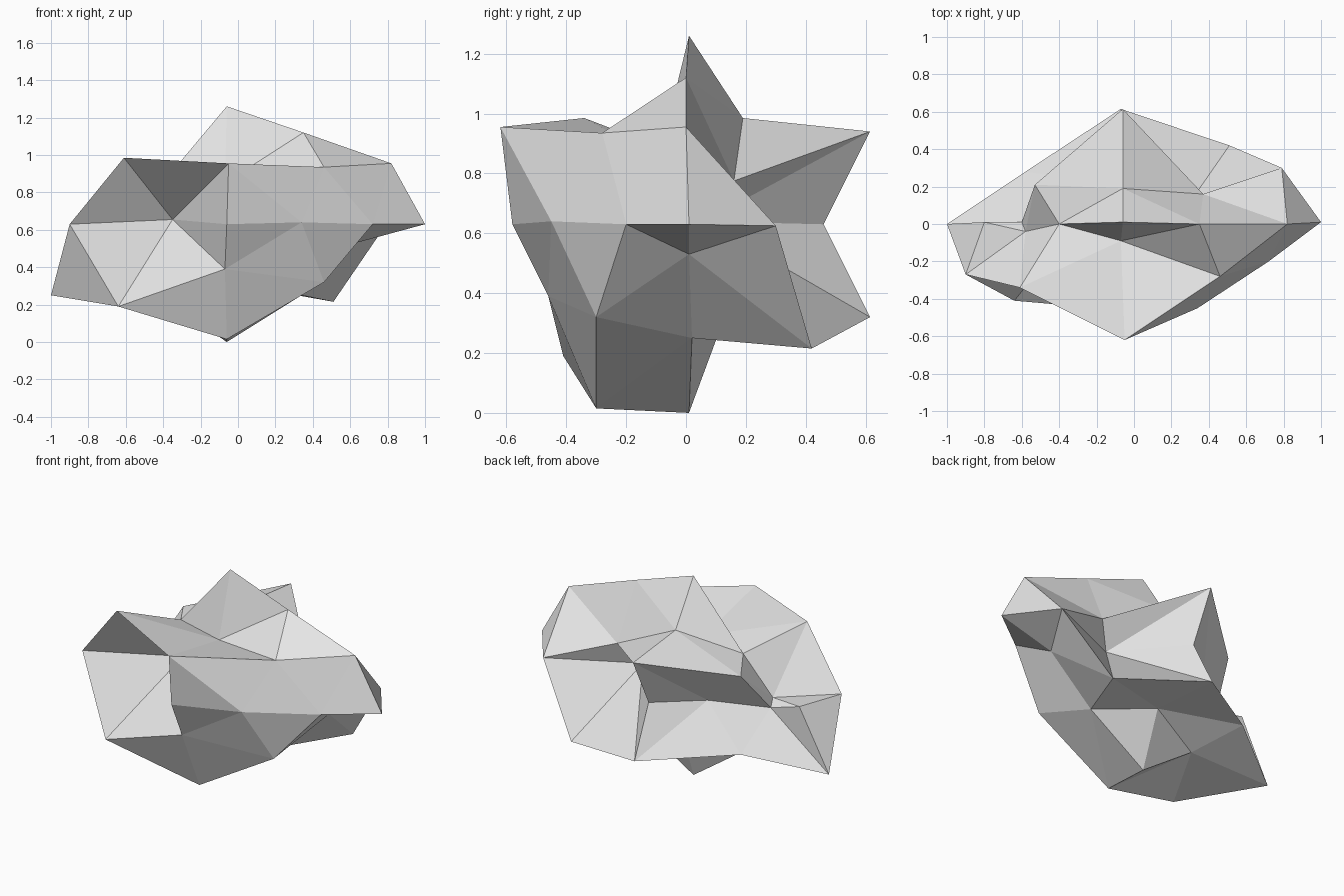
import bpy
import bmesh

# Remove the default object
default_cube = bpy.data.objects.get("Cube")
if default_cube:
    bpy.data.objects.remove(default_cube, do_unlink=True)


def flat_material(name, color):
    material = bpy.data.materials.new(name)
    material.use_nodes = True
    material.diffuse_color = color
    for node in material.node_tree.nodes:
        if node.type == "BSDF_PRINCIPLED":
            node.inputs["Base Color"].default_value = color
            node.inputs["Roughness"].default_value = 0.8
    return material


# Rings run anticlockwise from +x; each has four more corners than the last
crown_tip = [(-.06, .01, 1.26)]
crown_ring = [(.35, 0, 1.12), (-.06, .19, .985), (-.4, 0, .855), (-.07, -.09, .85)]
shoulder_ring = [
    (.82, 0, .955), (.37, .16, .775), (-.06, .615, .94), (-.53, .21, .825),
    (-.58, -.04, .61), (-.61, -.34, .985), (-.05, -.62, .955), (.46, -.28, .935),
]
waist_ring = [
    (1, .01, .63), (.79, .3, .625), (.26, .06, .64),
    (-.06, .46, .63), (-.32, .24, .63), (-.6, .01, .57),
    (-.8, .01, .63), (-.9, -.27, .63), (-.35, -.05, .655),
    (-.06, -.58, .63), (.34, -.45, .64), (.72, -.2, .63),
]
belly_ring = [
    (.63, .01, .53), (.51, .42, .215), (-.07, .615, .32), (-.58, .28, .37),
    (-1, 0, .25), (-.64, -.41, .19), (-.07, -.46, .39), (.46, -.3, .32),
]
foot_ring = [(.34, .02, .25), (-.06, .14, .35), (-.42, .01, .25), (-.06, -.3, .015)]
foot_tip = [(-.06, .01, 0)]


def bridge(bm, inner, outer, flip):
    """Join a ring to the next larger one, one quadrant at a time."""
    step = len(outer) // 4

    def face(*corners):
        bm.faces.new(corners[::-1] if flip else corners)

    for quadrant in range(4):
        a = quadrant * (step - 1)
        b = quadrant * step
        for i in range(step):
            near = inner[(a + i) % len(inner)]
            left = outer[b + i]
            right = outer[(b + i + 1) % len(outer)]
            face(near, left, right)
            if i < step - 1:
                face(near, right, inner[(a + i + 1) % len(inner)])


# Faceted rock: upper half and lower half share the waist ring
bm = bmesh.new()


def add_ring(points):
    return [bm.verts.new(point) for point in points]


waist = add_ring(waist_ring)
upper = [add_ring(r) for r in (crown_tip, crown_ring, shoulder_ring)] + [waist]
lower = [add_ring(r) for r in (foot_tip, foot_ring, belly_ring)] + [waist]
for rings, flip in ((upper, False), (lower, True)):
    for inner, outer in zip(rings, rings[1:]):
        bridge(bm, inner, outer, flip)

mesh = bpy.data.meshes.new("rock")
bm.to_mesh(mesh)
bm.free()
mesh.materials.append(flat_material("stone grey", (.8, .8, .8, 1)))
rock = bpy.data.objects.new("rock", mesh)
bpy.context.collection.objects.link(rock)
